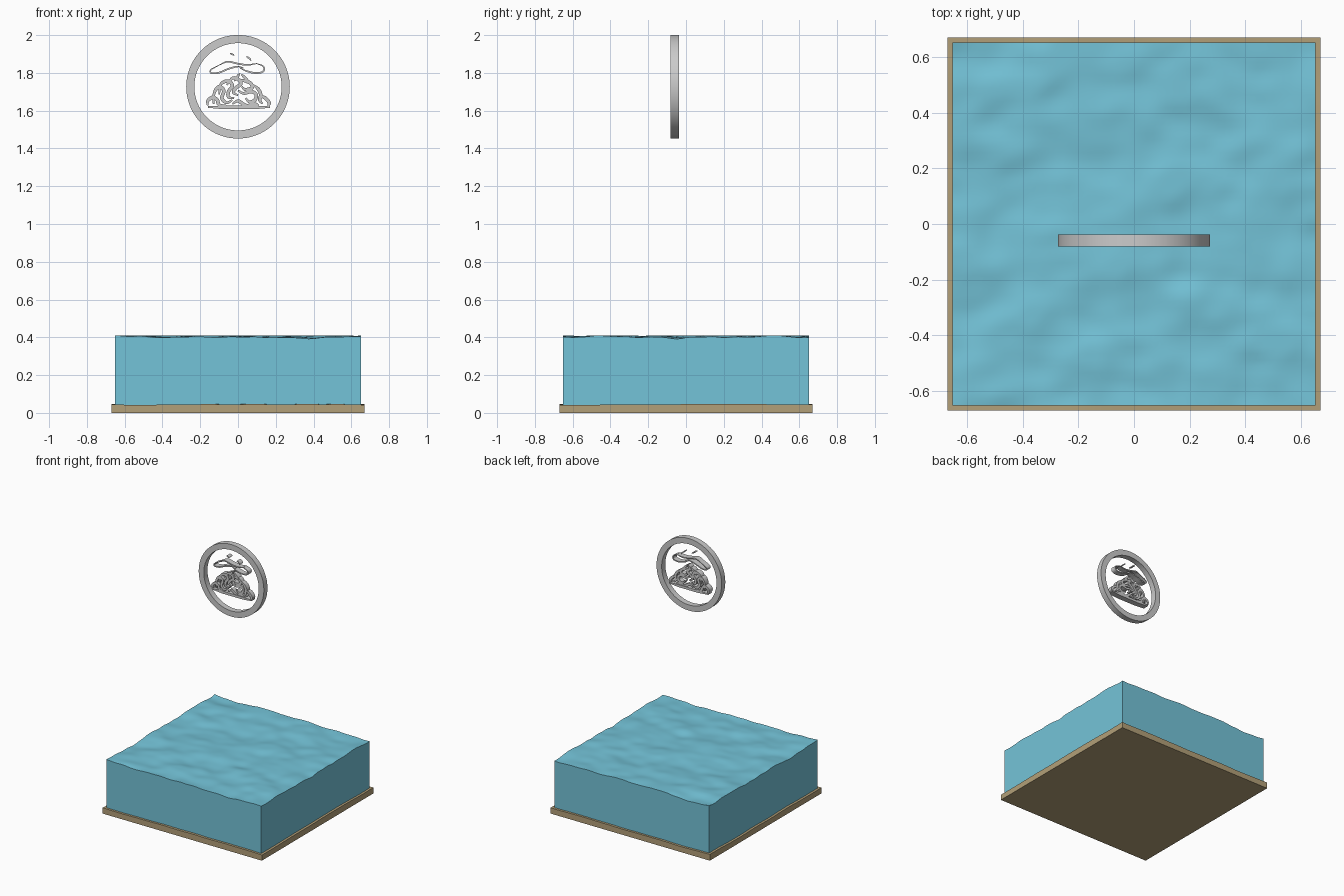
import bpy, bmesh, math
from mathutils import Vector, noise

if "Cube" in bpy.data.objects:
    bpy.data.objects.remove(bpy.data.objects["Cube"])


def material(name, rgb):
    m = bpy.data.materials.new(name)
    m.diffuse_color = (*rgb, 1)
    m.use_nodes = True
    m.node_tree.nodes["Principled BSDF"].inputs["Base Color"].default_value = m.diffuse_color
    return m


WATER = material("water blue", (0.175, 0.55, 0.69))
SAND = material("sand tan", (0.45, 0.35, 0.19))
METAL = material("light grey", (0.6, 0.6, 0.6))
Y0, Y1 = -0.081, -0.037          # front and back of the floating badge
CZ = 1.7265                      # height of the badge centre


def add(name, bm, mat, angle=40):
    bmesh.ops.recalc_face_normals(bm, faces=bm.faces[:])
    me = bpy.data.meshes.new(name)
    bm.to_mesh(me)
    bm.free()
    ob = bpy.data.objects.new(name, me)
    bpy.context.collection.objects.link(ob)
    me.materials.append(mat)
    bpy.ops.object.select_all(action='DESELECT')
    ob.select_set(True)
    bpy.context.view_layer.objects.active = ob
    bpy.ops.object.shade_smooth_by_angle(angle=math.radians(angle))
    return ob


def slab(name, half, bottom, height, mat, n=56):
    """Square block whose top follows a height function."""
    bm = bmesh.new()
    bmesh.ops.create_grid(bm, x_segments=n, y_segments=n, size=half)
    for v in bm.verts:
        v.co.z = bottom
    ret = bmesh.ops.extrude_face_region(bm, geom=bm.faces[:], use_keep_orig=True)
    for v in ret["geom"]:
        if isinstance(v, bmesh.types.BMVert):
            v.co.z = height(v.co.x, v.co.y)
    return add(name, bm, mat)


def waves(x, y):
    n = noise.noise(Vector((x * 4, y * 6, 3.7))) + 0.5 * noise.noise(Vector((x * 9, y * 11, 8.1)))
    return min(0.41, 0.404 + 0.016 * n)


def dunes(x, y):
    return 0.045 + 0.006 * noise.noise(Vector((x * 5, y * 5, 1.3)))


slab("sand_bed", 0.67, 0.0, dunes, SAND)
slab("water_block", 0.652, 0.03, waves, WATER)

# Ring: rectangular profile swept round the y axis
bm = bmesh.new()
N = 96
loops = []
for i in range(N):
    a = 2 * math.pi * i / N
    loops.append([bm.verts.new((r * math.cos(a), y, CZ + r * math.sin(a)))
                  for r, y in ((0.274, Y0), (0.274, Y1), (0.231, Y1), (0.231, Y0))])
for i in range(N):
    p, q = loops[i], loops[(i + 1) % N]
    for k in range(4):
        bm.faces.new((p[k], q[k], q[(k + 1) % 4], p[(k + 1) % 4]))
add("badge_ring", bm, METAL)


def smooth_path(pts, steps=6):
    """Catmull-Rom curve through the points."""
    pts = [Vector(p) for p in pts]
    ext = [2 * pts[0] - pts[1]] + pts + [2 * pts[-1] - pts[-2]]
    out = []
    for i in range(1, len(ext) - 2):
        a, b, c, d = ext[i - 1:i + 3]
        for s in range(steps):
            t = s / steps
            out.append(0.5 * (2 * b + (c - a) * t + (2 * a - 5 * b + 4 * c - d) * t * t
                              + (3 * b - a - 3 * c + d) * t ** 3))
    return out + [pts[-1]]


def strand(bm, pts, width, inset=0.0):
    """Tapered flat strip in the badge plane; points are hundredths from the badge centre."""
    path = smooth_path(pts)
    prev, n = None, len(path)
    for i, p in enumerate(path):
        t = (path[min(i + 1, n - 1)] - path[max(i - 1, 0)]).normalized()
        w = width / 2 * (0.45 + 0.55 * min(1, 4 * min(i, n - 1 - i) / n))
        side = Vector((-t.y, t.x)) * w
        ring = [bm.verts.new(((p.x + s * side.x) / 100, y, CZ + (p.y + s * side.y) / 100))
                for s, y in ((1, Y0 + inset), (1, Y1 - inset), (-1, Y1 - inset), (-1, Y0 + inset))]
        if prev:
            for k in range(4):
                bm.faces.new((prev[k], ring[k], ring[(k + 1) % 4], prev[(k + 1) % 4]))
        else:
            bm.faces.new(ring)
        prev = ring
    bm.faces.new(prev)


# Tangled heap of noodle strands
bm = bmesh.new()
heap = [
    [(-16, -10.7), (-8, -10.9), (0, -10.9), (9, -10.9), (17, -10.7)],
    [(-16, -10), (-16, -7.5), (-13.5, -5.6), (-11, -7), (-10, -9.5), (-6, -10)],
    [(-13, -9), (-12.5, -3), (-10, 0), (-7.5, -2), (-8.5, -6), (-6, -8.5), (-3, -7)],
    [(-10, -4), (-9, 1.5), (-5, 3), (-3, 0.5), (-5, -2.5), (-5, -5.5), (-2, -6)],
    [(-6, 1), (-3, 4.5), (0, 4), (1.5, 1.5), (-1, -0.5), (-2.5, -3), (0, -4.5)],
    [(0, 4), (4, 3), (6.5, 2), (7.5, -0.5), (4, -1.5), (2, 0)],
    [(0, -2), (3, -3.5), (7, -2.5), (9.5, -4), (9, -7), (6, -8), (4, -6)],
    [(8, 1), (10.5, -1), (12, -4), (11.5, -7), (13, -9)],
    [(-3, -9), (0, -7.5), (2.5, -9), (5, -10), (9, -9), (11, -10)],
    [(12, -5), (14.5, -6), (16.5, -8.5), (16, -10.2)],
]
for i, pts in enumerate(heap):
    strand(bm, pts, 1.9, 0.0006 * i)
add("noodle_heap", bm, METAL)

# Two short stalks rising from the heap
bm = bmesh.new()
strand(bm, [(-2, 3), (-0.5, 5), (1, 7.2)], 1.5)
strand(bm, [(6, 2), (4, 4.5), (1.8, 6.5)], 1.5, 0.001)
add("stalks", bm, METAL)

# Thin curls floating above the heap
bm = bmesh.new()
for i, pts in enumerate([
    [(-10, 11.5), (-14.3, 9), (-14, 7.2), (-10, 7.5), (-5, 9.5), (0, 10.7), (3, 9.8)],
    [(-10, 11.5), (-5.5, 13.3), (0, 12.2), (5, 11.6), (10, 12.3)],
    [(10, 12.3), (13.5, 10.7), (13.2, 8), (9, 7.3), (4, 8.5), (1, 10)],
    [(-4.2, 17.6), (-3, 17.2), (-2, 16.6)],
    [(4.5, 16), (6, 15), (7, 13.8)],
]):
    strand(bm, pts, 0.9, 0.0006 * i)
add("floating_curls", bm, METAL)
